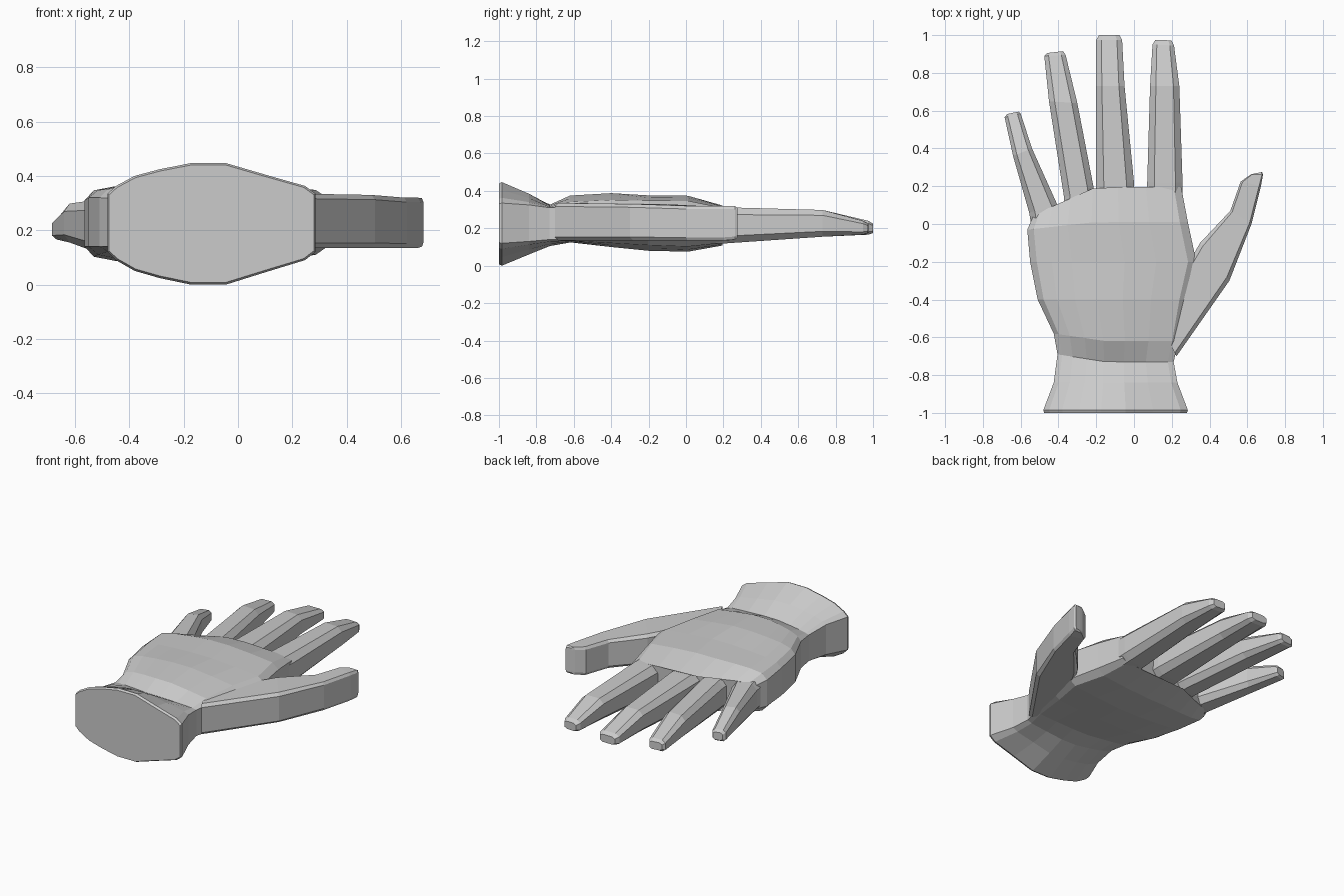
import bpy, bmesh

if "Cube" in bpy.data.objects:
    bpy.data.objects.remove(bpy.data.objects["Cube"])

skin = bpy.data.materials.new("light_grey")
skin.diffuse_color = (0.6, 0.6, 0.6, 1)
skin.use_nodes = True
skin.node_tree.nodes["Principled BSDF"].inputs["Base Color"].default_value = skin.diffuse_color


def loft(name, rings):
    """Closed solid from matching rings of points."""
    bm = bmesh.new()
    loops = [[bm.verts.new(p) for p in ring] for ring in rings]
    n = len(loops[0])
    for a, b in zip(loops, loops[1:]):
        for i in range(n):
            j = (i + 1) % n
            bm.faces.new((a[i], a[j], b[j], b[i]))
    bm.faces.new(loops[0])
    bm.faces.new(loops[-1])
    bmesh.ops.recalc_face_normals(bm, faces=bm.faces)
    mesh = bpy.data.meshes.new(name)
    bm.to_mesh(mesh)
    bm.free()
    mesh.materials.append(skin)
    obj = bpy.data.objects.new(name, mesh)
    bpy.context.collection.objects.link(obj)
    return obj


# Arched half profile: (position across the width, share of the peak height)
ARCH = [(0, 0), (.04, .25), (.13, .58), (.25, .8), (.4, 1), (.57, 1),
        (.76, .62), (.95, .25), (1, 0)]


def palm_ring(xl, xr, yl, yr, side_lo, side_hi, bottom, top, power):
    def point(u, share, side, peak):
        y = yl + (yr - yl) * min(1, u / .42)
        return (xl + (xr - xl) * u, y, side + (peak - side) * share ** power)
    upper = [point(u, s, side_hi, top) for u, s in ARCH]
    lower = [point(u, s, side_lo, bottom) for u, s in reversed(ARCH)]
    return upper + lower


# Wrist and palm: flared cuff, crease, then the bulging palm
palm_rows = [
    (-.475, .28, -1.0, -1.0, .125, .33, .008, .44, 1),
    (-.48, .285, -.985, -.985, .12, .335, .0, .447, 1),
    (-.425, .23, -.84, -.84, .13, .325, .06, .385, 1),
    (-.405, .21, -.69, -.73, .14, .31, .105, .325, .8),
    (-.425, .235, -.58, -.62, .14, .315, .125, .375, .6),
    (-.51, .28, -.4, -.4, .14, .32, .10, .388, .55),
    (-.55, .33, -.2, -.2, .14, .32, .08, .376, .5),
    (-.565, .285, -.03, .01, .14, .31, .075, .374, .4),
    (-.53, .25, .05, .195, .14, .29, .108, .322, .4),
]
palm = loft("palm", [palm_ring(*r) for r in palm_rows])


def digit_ring(xl, yl, xr, yr, lo, hi, cut):
    """Bevelled rectangle spanning a left and a right outline point."""
    h = hi - lo
    shape = [(0, lo + h * cut), (0, hi - h * cut), (cut, hi), (1 - cut, hi),
             (1, hi - h * cut), (1, lo + h * cut), (1 - cut, lo), (cut, lo)]
    return [(xl + (xr - xl) * u, yl + (yr - yl) * u, z) for u, z in shape]


def digit(name, rows, heights, cut):
    return loft(name, [digit_ring(*r, *h, cut) for r, h in zip(rows, heights)])


# Finger outlines from inside the palm to the blunt tip: left x, y, right x, y
finger_z = [(.115, .315), (.12, .312), (.155, .298), (.166, .24), (.175, .225)]
outlines = {
    "little_finger": [(-.535, -.06, -.39, .0), (-.555, .06, -.405, .1),
                      (-.64, .36, -.54, .40), (-.685, .565, -.6, .585),
                      (-.672, .582, -.612, .595)],
    "ring_finger": [(-.37, .0, -.2, .08), (-.37, .14, -.215, .2),
                    (-.45, .65, -.30, .64), (-.475, .89, -.362, .895),
                    (-.46, .905, -.375, .915)],
    "middle_finger": [(-.2, .08, .0, .08), (-.2, .22, .0, .22),
                      (-.2, .73, -.05, .73), (-.2, .975, -.063, .975),
                      (-.185, 1.0, -.077, 1.0)],
    "index_finger": [(.07, .05, .255, .05), (.07, .22, .257, .22),
                     (.085, .73, .24, .73), (.098, .95, .212, .945),
                     (.113, .975, .198, .972)],
}
parts = [digit(n, rows, finger_z, .2) for n, rows in outlines.items()]

# Thumb: slab-like, angled out from the heel of the palm
thumb_rows = [(.12, -.5, .225, -.7), (.35, -.10, .505, -.3),
              (.51, .07, .622, 0), (.565, .225, .672, .2),
              (.62, .263, .683, .262), (.64, .268, .678, .275)]
thumb_z = [(.135, .335), (.135, .33), (.135, .32), (.135, .32),
           (.14, .318), (.15, .31)]
parts.append(digit("thumb", thumb_rows, thumb_z, .09))

# Weld the digits and palm into one skin
for part in parts:
    mod = palm.modifiers.new("weld_" + part.name, 'BOOLEAN')
    mod.operation = 'UNION'
    mod.solver = 'EXACT'
    mod.object = part
bpy.context.view_layer.update()
graph = bpy.context.evaluated_depsgraph_get()
welded = bpy.data.meshes.new_from_object(palm.evaluated_get(graph))
palm.modifiers.clear()
palm.data = welded
palm.name = "hand"
for part in parts:
    bpy.data.objects.remove(part)
